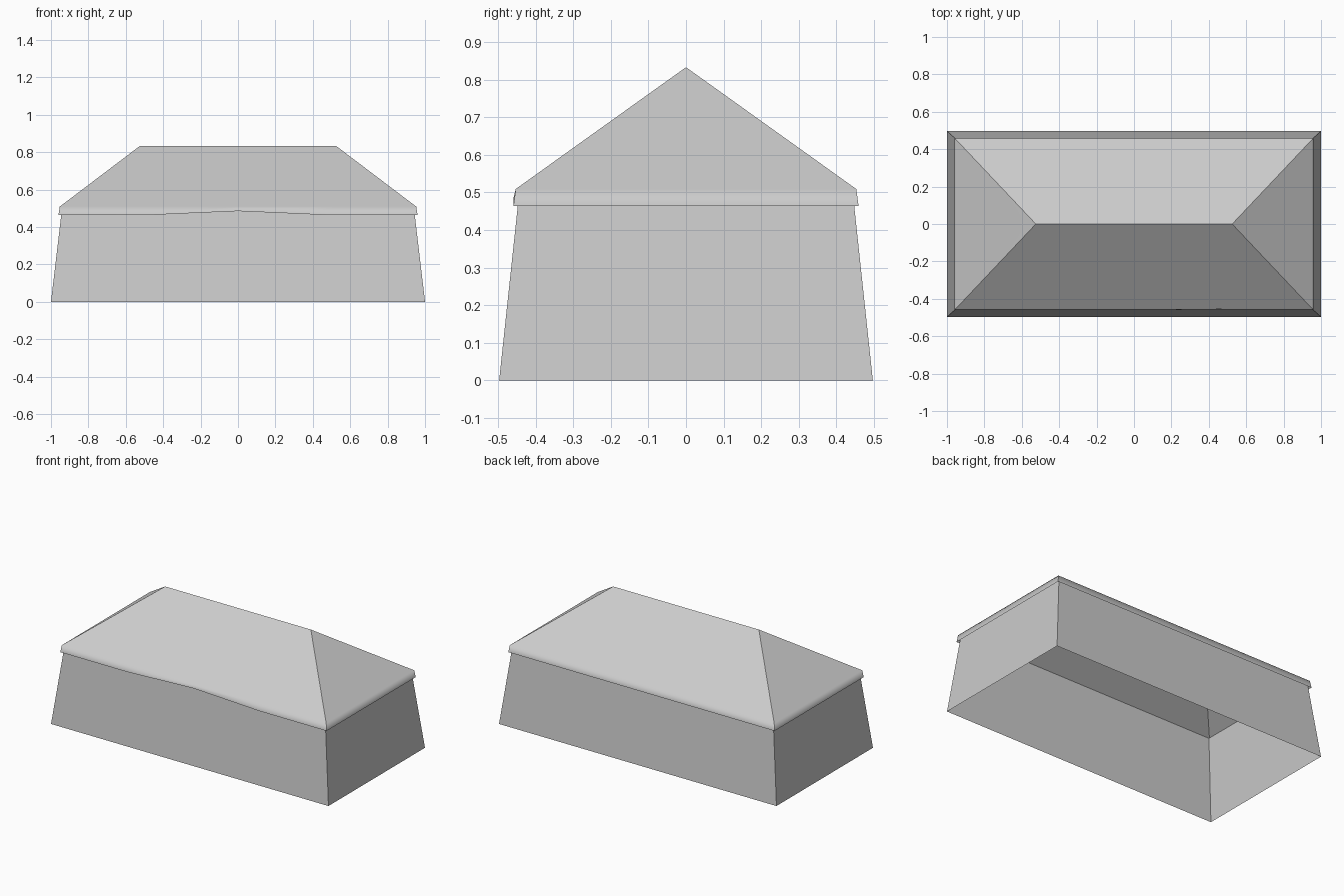
import bpy
from mathutils import Vector

cube = bpy.data.objects.get("Cube")
if cube:
    bpy.data.objects.remove(cube, do_unlink=True)

# One plain canvas colour
canvas = bpy.data.materials.new("grey_canvas")
canvas.use_nodes = True
grey = (0.6, 0.6, 0.6, 1)
canvas.diffuse_color = grey
bsdf = canvas.node_tree.nodes["Principled BSDF"]
bsdf.inputs["Base Color"].default_value = grey
bsdf.inputs["Roughness"].default_value = 0.9


def add_mesh(name, verts, faces):
    mesh = bpy.data.meshes.new(name)
    mesh.from_pydata(verts, [], faces)
    mesh.materials.append(canvas)
    mesh.update()
    obj = bpy.data.objects.new(name, mesh)
    bpy.context.collection.objects.link(obj)
    return obj


def rectangle(x, y, z):
    return [Vector(p) for p in ((-x, -y, z), (x, -y, z), (x, y, z), (-x, y, z))]


# Tapered walls, open at the floor and under the roof
base = rectangle(1.0, 0.497, 0)
top = rectangle(0.939, 0.442, 0.515)
add_mesh("walls", base + top,
         [(i, (i + 1) % 4, (i + 1) % 4 + 4, i + 4) for i in range(4)])

# Hipped roof: four panels, each folding down into a short valance
eave = rectangle(0.953, 0.453, 0.509)
hem = rectangle(0.96, 0.459, 0.464)
ridge_left, ridge_right = Vector((0.525, 0, 0.833)), Vector((-0.525, 0, 0.833))
panels = {
    "roof_front": [ridge_left, ridge_right],
    "roof_left_end": [ridge_left],
    "roof_back": [ridge_right, ridge_left],
    "roof_right_end": [ridge_right],
}
STEPS = 4
for side, (name, peak) in enumerate(panels.items()):
    after = (side + 1) % 4
    upper = [eave[side].lerp(eave[after], i / STEPS) for i in range(STEPS + 1)]
    lower = [hem[side].lerp(hem[after], i / STEPS) for i in range(STEPS + 1)]
    if name == "roof_front":
        lower[STEPS // 2].z += 0.021    # hem lifted over the entrance
    n = STEPS + 1
    faces = [(i, i + 1, n + i + 1, n + i) for i in range(STEPS)]
    faces.append(tuple(range(n, 2 * n + len(peak))))
    panel = add_mesh(name, lower + upper + peak, faces)
    panel.data.polygons.foreach_set("use_smooth", [True] * len(faces))
    # Keep the slope flat and let only the valance shade softly
    soft = panel.modifiers.new("soft_fold", 'WEIGHTED_NORMAL')
    soft.mode = 'FACE_AREA'
    soft.weight = 80
